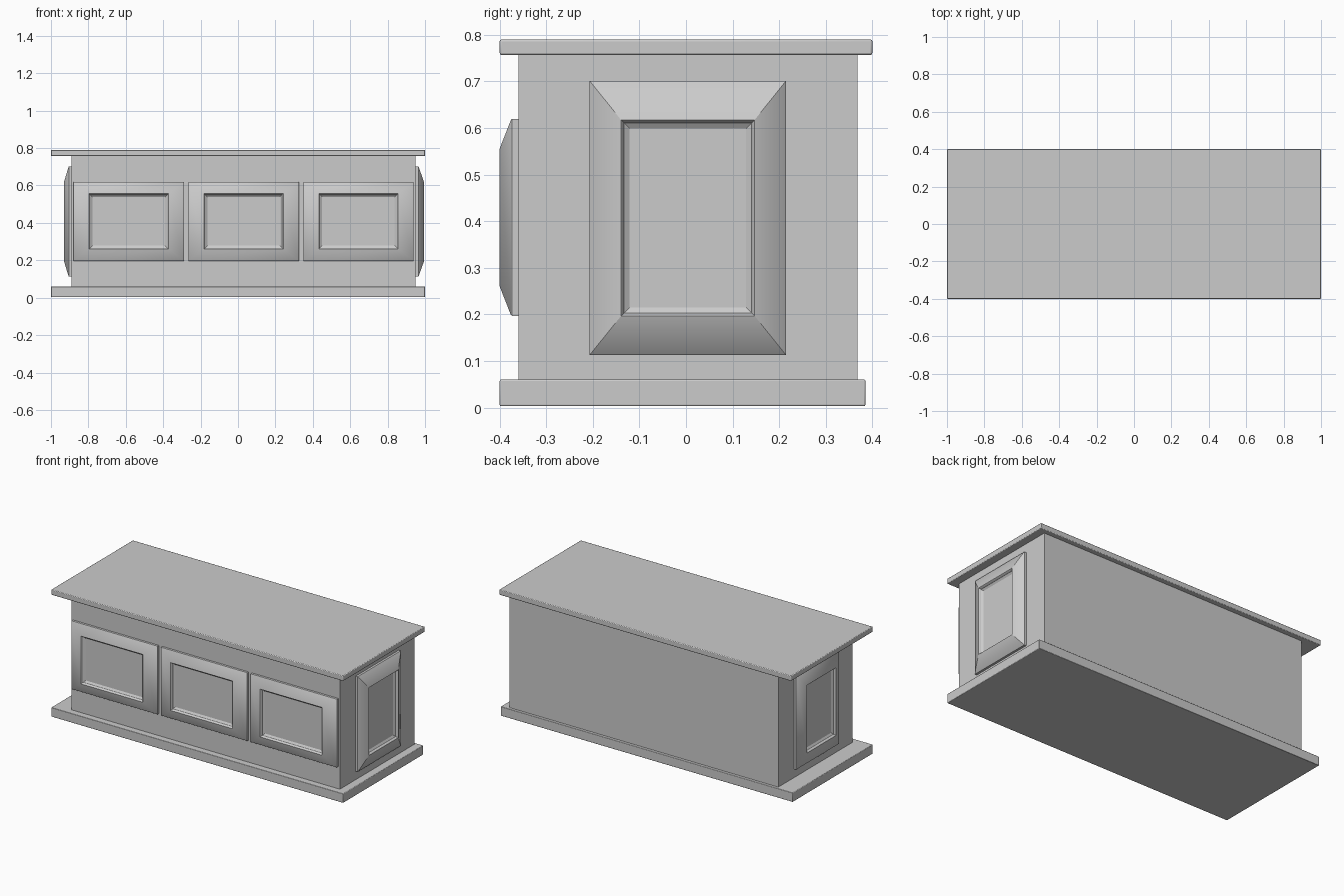
import bpy, bmesh, math
from mathutils import Matrix, Vector

if "Cube" in bpy.data.objects:
    bpy.data.objects.remove(bpy.data.objects["Cube"])

grey = bpy.data.materials.new("plain grey")
grey.diffuse_color = (0.6, 0.6, 0.6, 1)
grey.use_nodes = True
grey.node_tree.nodes["Principled BSDF"].inputs["Base Color"].default_value = grey.diffuse_color


def finish(name, bm, bevel):
    bmesh.ops.recalc_face_normals(bm, faces=bm.faces)
    mesh = bpy.data.meshes.new(name)
    bm.to_mesh(mesh)
    bm.free()
    mesh.materials.append(grey)
    ob = bpy.data.objects.new(name, mesh)
    bpy.context.collection.objects.link(ob)
    if bevel:
        mod = ob.modifiers.new("soft edges", 'BEVEL')
        mod.width, mod.segments = bevel, 2
    bpy.context.view_layer.objects.active = ob
    ob.select_set(True)
    bpy.ops.object.shade_smooth_by_angle(angle=math.radians(30))
    ob.select_set(False)


def box(name, lo, hi, bevel=0):
    lo, hi = Vector(lo), Vector(hi)
    bm = bmesh.new()
    bmesh.ops.create_cube(bm, size=1, matrix=Matrix.Translation((lo + hi) / 2)
                          @ Matrix.Diagonal((*(hi - lo), 1)))
    finish(name, bm, bevel)


def panel(name, centre, width, height, rim, rise, inset, turn):
    """Raised frame with sloping border and sunken centre; faces -y before turning."""
    # (inset from the outer edge across, up, distance out from the wall)
    rings = [(0, 0, -0.004), (0, 0, rim - 0.002), (0.002, 0.002, rim),
             (inset[0] - 0.002, inset[1] - 0.002, rise), (inset[0], inset[1], rise - 0.002),
             (inset[0] + 0.004, inset[1] + 0.004, rise - 0.014),
             (inset[0] + 0.016, inset[1] + 0.016, rise - 0.022)]
    bm = bmesh.new()
    loops = []
    for ix, iz, out in rings:
        w, h = width / 2 - ix, height / 2 - iz
        loops.append([bm.verts.new((sx * w, -out, sz * h))
                      for sx, sz in ((-1, -1), (1, -1), (1, 1), (-1, 1))])
    for a, b in zip(loops, loops[1:]):
        for i in range(4):
            j = (i + 1) % 4
            bm.faces.new((a[i], a[j], b[j], b[i]))
    bm.faces.new(loops[0])
    bm.faces.new(loops[-1])
    bm.transform(Matrix.Translation(centre) @ Matrix.Rotation(math.radians(turn), 4, 'Z'))
    finish(name, bm, 0)


# Carcass, plinth and counter top
box("body", (-0.89, -0.36, 0.03), (0.95, 0.368, 0.77))
box("base_plinth", (-1, -0.4, 0.003), (1, 0.385, 0.06), 0.003)
box("counter_top", (-1, -0.4, 0.757), (1, 0.4, 0.79), 0.004)

# Three drawer-style panels along the front
for i in range(3):
    panel(f"front_panel_{i + 1}", (-0.584 + 0.614 * i, -0.36, 0.408), 0.59, 0.422,
          0.016, 0.04, (0.085, 0.065), 0)

# One upright panel on each end
panel("right_panel", (0.95, 0.004, 0.407), 0.422, 0.588, 0.016, 0.045, (0.07, 0.086), 90)
panel("left_panel", (-0.89, 0.004, 0.407), 0.422, 0.588, 0.016, 0.041, (0.07, 0.086), -90)
